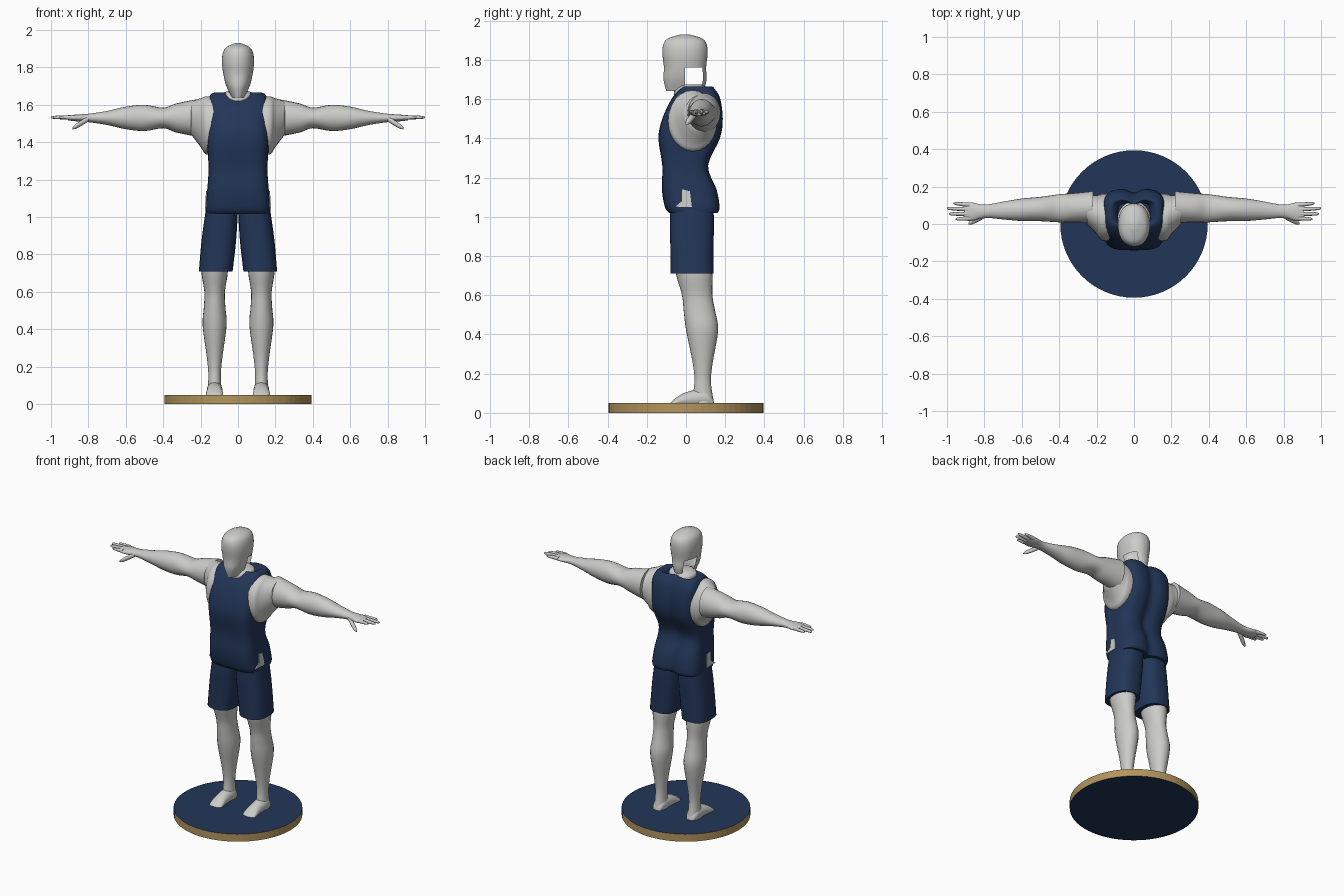
import bpy, bmesh, math
from mathutils import Vector

cube = bpy.data.objects.get("Cube")
if cube:
    bpy.data.objects.remove(cube)


def material(name, red, green, blue):
    colour = (red, green, blue, 1)
    mat = bpy.data.materials.new(name)
    mat.use_nodes = True
    mat.diffuse_color = colour
    mat.node_tree.nodes["Principled BSDF"].inputs["Base Color"].default_value = colour
    return mat


SKIN = material("pale grey", 0.6, 0.6, 0.58)
NAVY = material("navy", 0.016, 0.037, 0.098)
TAN = material("tan", 0.45, 0.3, 0.11)


def finish(name, bm, materials, sharp_angle=50):
    """Turn a bmesh into a smooth-shaded object that keeps its sharp edges."""
    mesh = bpy.data.meshes.new(name)
    bm.to_mesh(mesh)
    bm.free()
    for mat in materials:
        mesh.materials.append(mat)
    obj = bpy.data.objects.new(name, mesh)
    bpy.context.collection.objects.link(obj)
    bpy.ops.object.select_all(action="DESELECT")
    obj.select_set(True)
    bpy.context.view_layer.objects.active = obj
    bpy.ops.object.shade_smooth_by_angle(angle=math.radians(sharp_angle))


def interpolate(rings, steps=4):
    """Catmull-Rom curve through the rings."""
    padded = [rings[0], *rings, rings[-1]]
    result = []
    for before, start, end, after in zip(padded, padded[1:], padded[2:], padded[3:]):
        tangent_in, tangent_out = (end - before) / 2, (after - start) / 2
        for step in range(steps):
            t = step / steps
            ease = t * t * (3 - 2 * t)
            result.append(start.lerp(end, ease)
                          + tangent_in * t * (1 - t) ** 2
                          - tangent_out * t * t * (1 - t))
    return result + [rings[-1]]


def loft(name, mat, axis, centre, sections, sides=24, power=2, mirror=1, spine=0, cut=None):
    """Skin sections (position, width, height) whose middle follows centre(position, height)."""
    bm = bmesh.new()
    along = "xyz".index(axis)
    across, up = [i for i in range(3) if i != along]
    rings = [Vector((pos, *centre(pos, height), width, height))
             for pos, width, height in sections]
    loops = []
    for pos, mid_across, mid_up, width, height in interpolate(rings):
        loop = []
        for i in range(sides):
            angle = math.tau * i / sides
            c, s = math.cos(angle), math.sin(angle)
            reach = (abs(c) ** power + abs(s) ** power) ** (-1 / power) / 2
            point = Vector()
            point[along] = pos
            point[across] = mid_across + reach * c * width
            point[up] = mid_up + reach * s * height
            if s > 0:
                point.y -= spine * math.exp(-(point.x / 0.035) ** 2)
            point.x *= mirror
            loop.append(bm.verts.new(point))
        loops.append(loop)
    for low, high in zip(loops, loops[1:]):
        for i in range(sides):
            bm.faces.new((low[i - 1], low[i], high[i], high[i - 1]))
    bm.faces.new(loops[0])
    bm.faces.new(loops[-1])
    bmesh.ops.recalc_face_normals(bm, faces=bm.faces)
    if cut:
        removed = [face for face in bm.faces if cut(face.calc_center_median())]
        bmesh.ops.delete(bm, geom=removed, context="FACES")
    finish(name, bm, [mat])


def stand():
    """Round stand with navy faces and a tan rim."""
    bm = bmesh.new()
    radius, thickness = 0.394, 0.05
    bmesh.ops.create_cone(bm, cap_ends=True, segments=64, radius1=radius, radius2=radius,
                          depth=thickness)
    bmesh.ops.translate(bm, vec=(0, 0, thickness / 2), verts=bm.verts)
    for face in bm.faces:
        face.material_index = 0 if abs(face.normal.z) > 0.5 else 1
    finish("stand", bm, [NAVY, TAN], sharp_angle=3)


def hip_patch(name, mirror):
    """Thin bare patch at the slit in the shirt's side."""
    bm = bmesh.new()
    outline = ((-0.06, 1.05), (0.03, 1.05), (0.02, 1.13), (-0.02, 1.14), (-0.02, 1.08))
    face = bm.faces.new([bm.verts.new((mirror * (0.177 - (z - 1.05) * 0.07), y, z))
                         for y, z in outline])
    grown = bmesh.ops.extrude_face_region(bm, geom=[face], use_keep_orig=True)["geom"]
    moved = [item for item in grown if isinstance(item, bmesh.types.BMVert)]
    bmesh.ops.translate(bm, vec=(-mirror * 0.009, 0, 0), verts=moved)
    bmesh.ops.recalc_face_normals(bm, faces=bm.faces)
    finish(name, bm, [SKIN])


stand()

# Head shell, open at both sides below the ears
loft("head", SKIN, "z", lambda z, size: (0, -0.005),
     [(1.64, 0.07, 0.19), (1.7, 0.125, 0.22), (1.76, 0.155, 0.215), (1.83, 0.172, 0.23),
      (1.88, 0.16, 0.22), (1.91, 0.12, 0.17), (1.93, 0.03, 0.04)],
     sides=40, power=2.2, cut=lambda c: c.z < 1.76 and 0 < c.y < 0.083)

# Neck base inside the collar
loft("neck_base", SKIN, "z", lambda z, size: (0, 0.03),
     [(1.59, 0.12, 0.15), (1.63, 0.17, 0.185), (1.66, 0.17, 0.15), (1.675, 0.1, 0.1)])

# Sleeveless shirt: the waist sits forward, hips and shoulders lean back
loft("shirt", NAVY, "z", lambda z, size: (0, 0.17 * abs(z - 1.27) - 0.005),
     [(1.02, 0.34, 0.25), (1.05, 0.345, 0.28), (1.14, 0.33, 0.28), (1.26, 0.315, 0.235),
      (1.4, 0.33, 0.315), (1.5, 0.33, 0.31), (1.6, 0.33, 0.25), (1.65, 0.3, 0.18),
      (1.665, 0.25, 0.14), (1.65, 0.2, 0.13), (1.62, 0.17, 0.12)],
     sides=48, power=4, spine=0.022)

for label, mirror in (("left", 1), ("right", -1)):
    # Shoulder filling the armhole
    loft(label + "_shoulder", SKIN, "x",
         lambda x, size: (0.035 + max(0, x - 0.17) / 2, 1.49 + max(0, x - 0.17) / 2),
         [(0.1, 0.25, 0.31), (0.17, 0.25, 0.31), (0.2, 0.21, 0.26), (0.25, 0.16, 0.18)],
         mirror=mirror)

    # Arm and palm
    loft(label + "_arm", SKIN, "x", lambda x, size: (0.1 - 0.04 * x, 1.53),
         [(0.22, 0.17, 0.2), (0.33, 0.155, 0.155), (0.4, 0.15, 0.11), (0.5, 0.13, 0.14),
          (0.6, 0.12, 0.12), (0.7, 0.095, 0.075), (0.8, 0.07, 0.045), (0.87, 0.1, 0.035),
          (0.91, 0.08, 0.025)],
         mirror=mirror)

    # Four spread fingers
    for finger, tip in enumerate((0.955, 0.99, 1, 0.965)):
        root = 0.03 + 0.024 * finger
        spread = 0.05 * (finger - 1)
        loft(f"{label}_finger_{finger + 1}", SKIN, "x",
             lambda x, size: (root + spread * (x - 0.88), 1.533),
             [(0.88, 0.024, 0.026), (tip - 0.02, 0.018, 0.018), (tip, 0.006, 0.006)],
             sides=10, mirror=mirror)

    # Thumb pointing forward and down
    loft(label + "_thumb", SKIN, "x",
         lambda x, size: (0.045 - (x - 0.8) / 2, 1.525 - 0.6 * (x - 0.8)),
         [(0.8, 0.03, 0.03), (0.86, 0.03, 0.03), (0.885, 0.01, 0.01)],
         sides=10, mirror=mirror)

    # Shorts leg, flaring outward to the hem
    loft(label + "_shorts_leg", NAVY, "z", lambda z, size: (0.19 - 0.1 * z, 0.03),
         [(1.06, 0.17, 0.22), (0.95, 0.18, 0.225), (0.85, 0.185, 0.22), (0.71, 0.18, 0.22)],
         sides=28, power=2.7, mirror=mirror)

    # Bare leg, leaning forward above the calf
    loft(label + "_leg", SKIN, "z", lambda z, size: (0.125, 0.085 - 0.14 * max(0, z - 0.4)),
         [(0.78, 0.14, 0.19), (0.7, 0.14, 0.185), (0.6, 0.11, 0.155), (0.52, 0.115, 0.16),
          (0.42, 0.128, 0.163), (0.25, 0.083, 0.1), (0.15, 0.067, 0.085), (0.04, 0.08, 0.12)],
         mirror=mirror)

    # Foot resting on the stand
    loft(label + "_foot", SKIN, "y", lambda y, size: (0.125, 0.03 + size / 2),
         [(0.14, 0.05, 0.04), (0.1, 0.08, 0.09), (0, 0.085, 0.075), (-0.06, 0.09, 0.04),
          (-0.085, 0.05, 0.015)],
         mirror=mirror)

    hip_patch(label + "_hip_patch", mirror)
